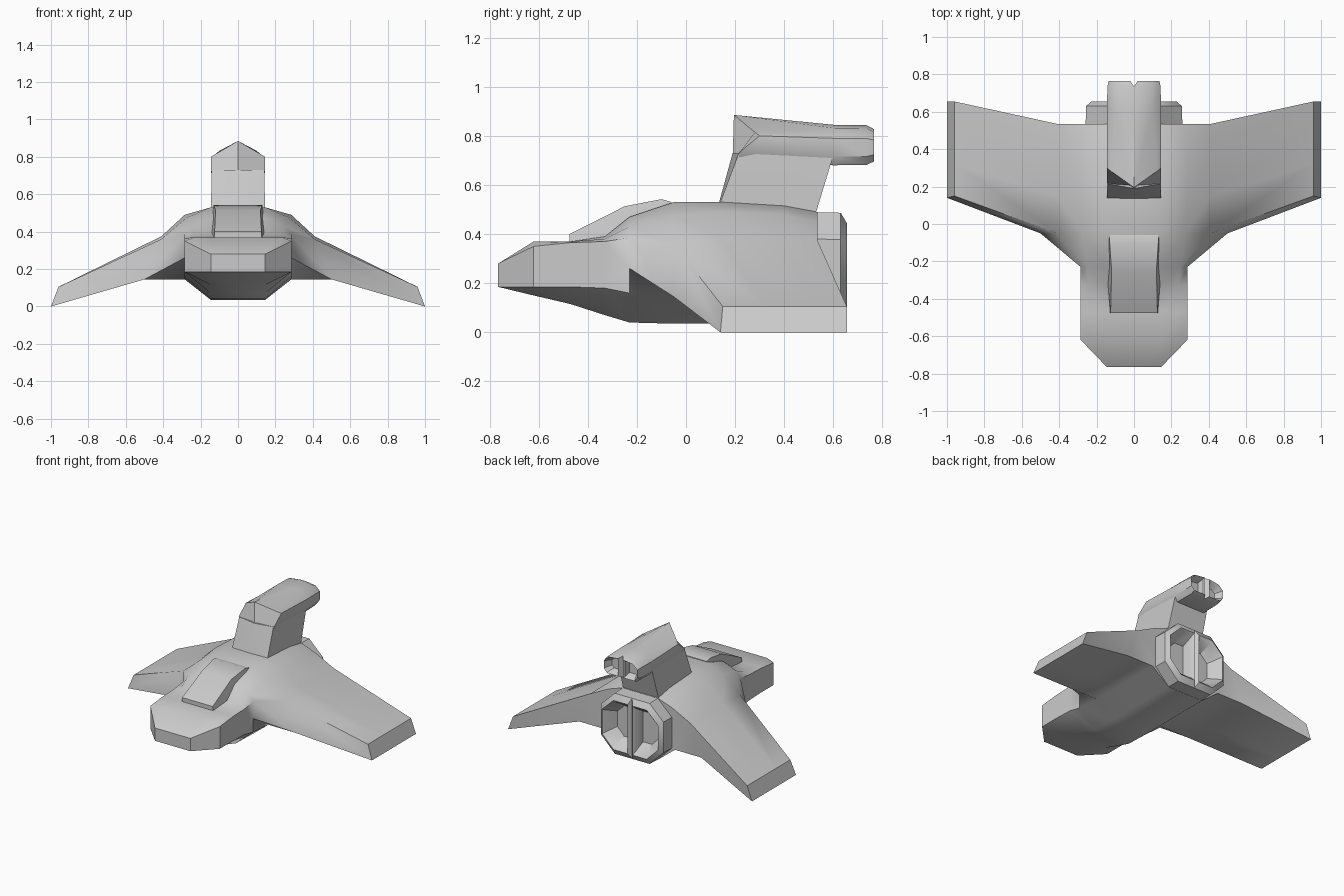
import bpy, bmesh
from mathutils import Matrix

if "Cube" in bpy.data.objects:
    bpy.data.objects.remove(bpy.data.objects["Cube"])


def skin(bm, loops, closed=False, skip=lambda i, j: False):
    """Bridge successive loops of points with quads; returns the vertex rows."""
    rows = [[bm.verts.new(p) for p in loop] for loop in loops]
    n = len(rows[0])
    for i in range(len(rows) - 1):
        for j in range(n if closed else n - 1):
            if not skip(i, j):
                k = (j + 1) % n
                bm.faces.new((rows[i][j], rows[i][k], rows[i + 1][k], rows[i + 1][j]))
    return rows


def finish(bm, name, angle=42):
    """Mirror the half mesh across x = 0, clean it and make a smooth object."""
    bmesh.ops.remove_doubles(bm, verts=bm.verts, dist=0.0005)
    bmesh.ops.mirror(bm, geom=bm.verts[:] + bm.edges[:] + bm.faces[:],
                     matrix=Matrix.Identity(4), merge_dist=0.0005, axis='X')
    bmesh.ops.remove_doubles(bm, verts=bm.verts, dist=0.0005)
    bmesh.ops.recalc_face_normals(bm, faces=bm.faces)
    me = bpy.data.meshes.new(name)
    bm.to_mesh(me)
    bm.free()
    ob = bpy.data.objects.new(name, me)
    bpy.context.collection.objects.link(ob)
    bpy.ops.object.select_all(action='DESELECT')
    ob.select_set(True)
    bpy.context.view_layer.objects.active = ob
    bpy.ops.object.shade_smooth_by_angle(angle=angle * 3.14159 / 180)
    return ob


def nozzle(bm, profile, cz, rings):
    """Split nozzle half: shell, V groove in the middle, recessed basin."""
    loops = [[(off + x * s, y, cz + (z - cz) * s) for x, z in profile] for y, s, off in rings]
    last = len(profile) - 1
    rows = skin(bm, loops, True, lambda i, j: i == 0 and j == last)
    bm.faces.new(rows[-1])


# Fuselage: half sections (y, then top, shoulder, upper root, lower root, belly side, belly)
sections = [
    (-.765, (.145, .28), (.145, .28), (.145, .28), (.145, .185), (.145, .185), (.10, .185)),
    (-.62, (.145, .37), (.23, .37), (.285, .35), (.285, .185), (.285, .185), (.145, .15)),
    (-.47, (.145, .37), (.24, .37), (.285, .365), (.285, .185), (.285, .185), (.145, .115)),
    (-.33, (.145, .39), (.24, .38), (.285, .37), (.285, .20), (.285, .18), (.145, .07)),
    (-.23, (.145, .47), (.25, .43), (.285, .385), (.285, .26), (.285, .16), (.145, .04)),
    (-.05, (.145, .53), (.275, .475), (.41, .36), (.50, .145), (.285, .145), (.145, .035)),
    (.15, (.145, .53), (.285, .49), (.41, .375), (.50, .145), (.285, .145), (.145, .035)),
    (.40, (.145, .515), (.285, .48), (.41, .375), (.50, .145), (.285, .145), (.145, .035)),
    (.535, (.145, .49), (.26, .45), (.41, .375), (.50, .145), (.285, .145), (.145, .035)),
]
WING = 5  # first section that carries the wing
loops = []
for y, *pts in sections:
    half = [(0, pts[0][1])] + pts + [(0, pts[-1][1])]
    loops.append([(x, y, z) for x, z in half])
bm = bmesh.new()
rows = skin(bm, loops, skip=lambda i, j: i >= WING and j == 3)
bm.faces.new(rows[0])
bm.faces.new(rows[-1])

# Wing: continue the open root edges out to the bevelled tip
roots = [(r[3], r[4]) for r in rows[WING:]]
tips = []
y0, y1 = sections[WING][0], sections[-1][0]
for up, low in roots:
    t = (up.co.y - y0) / (y1 - y0)
    tips.append((bm.verts.new((.96, .15 + t * .505, .105)),
                 bm.verts.new((1.0, .14 + t * .515, 0))))
for k in range(len(roots) - 1):
    (u0, l0), (u1, l1) = roots[k], roots[k + 1]
    (a0, b0), (a1, b1) = tips[k], tips[k + 1]
    bm.faces.new((u0, u1, a1, a0))
    bm.faces.new((l0, l1, b1, b0))
    bm.faces.new((a0, a1, b1, b0))
for k in (0, -1):
    bm.faces.new((*roots[k], tips[k][1], tips[k][0]))
finish(bm, "fuselage_and_wings")

# Canopy: raised wedge on top of the nose
bm = bmesh.new()
canopy = [(-.475, .125, .13, .40, .33), (-.25, .12, .145, .513, .40),
          (-.10, .13, .145, .542, .45), (-.06, .13, .145, .531, .45)]
rows = skin(bm, [[(0, y, zt), (xt, y, zt), (xb, y, zb), (0, y, zb)]
                 for y, xt, xb, zt, zb in canopy])
bm.faces.new(rows[0])
bm.faces.new(rows[-1])
finish(bm, "canopy")

# Main engine: octagonal split nozzle at the rear
bm = bmesh.new()
nozzle(bm, [(0, .49), (.145, .49), (.26, .38), (.26, .15), (.145, .035), (0, .035)], .262,
       [(.48, 1, 0), (.63, .985, 0), (.655, .80, .02), (.64, .72, .03), (.56, .5, .04)])
finish(bm, "main_engine", 35)

# Tail fin: broad neck leaning back
bm = bmesh.new()
rows = skin(bm, [
    [(0, .12, .47), (.145, .12, .47), (.145, .515, .44), (0, .515, .44)],
    [(0, .135, .53), (.145, .14, .53), (.145, .53, .49), (0, .53, .49)],
    [(0, .19, .73), (.14, .215, .73), (.14, .60, .72), (0, .60, .72)]])
bm.faces.new(rows[0])
bm.faces.new(rows[-1])
finish(bm, "tail_fin")

# Tail pod: pointed roof in front, small split nozzle behind
bm = bmesh.new()
rear = [(0, .845), (.10, .832), (.145, .79), (.145, .715), (.115, .68), (0, .68)]
front = [(0, .195, .885), (.12, .28, .815), (.145, .30, .80),
         (.145, .22, .735), (.14, .215, .71), (0, .19, .71)]
rows = skin(bm, [front, [(x, .60, z) for x, z in rear]])
bm.faces.new(rows[0])
nozzle(bm, rear, .757,
       [(.60, 1, 0), (.735, .98, 0), (.765, .80, .02), (.755, .7, .03), (.71, .5, .035)])
finish(bm, "tail_pod", 35)
